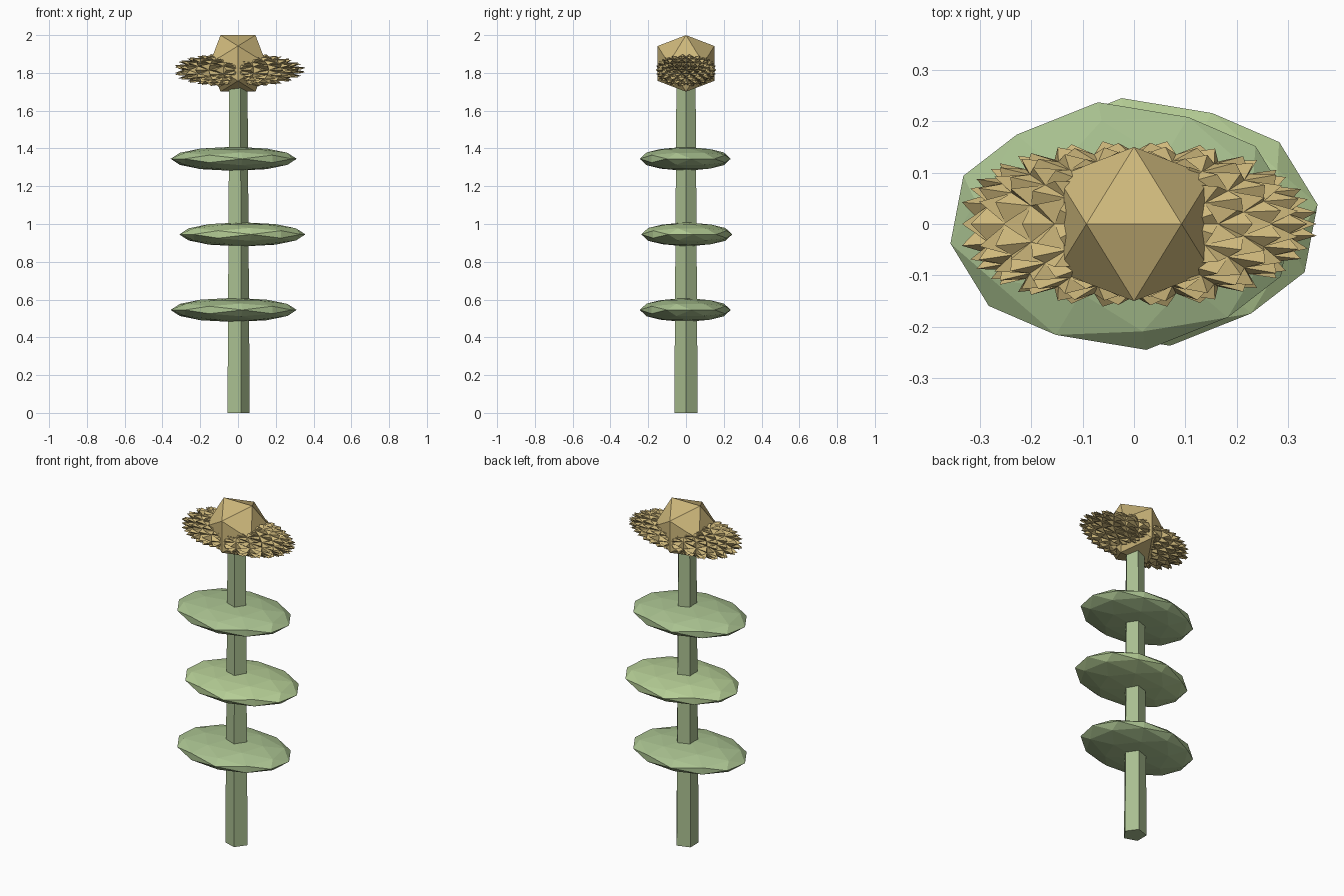
import bpy, bmesh, math
from mathutils import Matrix, Vector

if "Cube" in bpy.data.objects:
    bpy.data.objects.remove(bpy.data.objects["Cube"])

# Turns an icosphere so that an edge midpoint points straight up
EDGE_UP = Matrix.Rotation(-math.radians(31.717), 4, 'Y')


def material(name, rgb):
    m = bpy.data.materials.new(name)
    m.diffuse_color = (*rgb, 1)
    m.use_nodes = True
    m.node_tree.nodes["Principled BSDF"].inputs["Base Color"].default_value = m.diffuse_color
    return m


GREEN = material("stem_green", (0.40, 0.52, 0.28))
LEAF = material("leaf_green", (0.40, 0.54, 0.28))
LIGHT_LEAF = material("light_leaf_green", (0.46, 0.61, 0.30))
GOLD = material("petal_gold", (0.62, 0.48, 0.20))


def finish(bm, name, mat):
    bmesh.ops.recalc_face_normals(bm, faces=bm.faces[:])
    me = bpy.data.meshes.new(name)
    bm.to_mesh(me)
    bm.free()
    me.materials.append(mat)
    ob = bpy.data.objects.new(name, me)
    bpy.context.collection.objects.link(ob)
    return ob


def ball(subdiv):
    bm = bmesh.new()
    bmesh.ops.create_icosphere(bm, subdivisions=subdiv, radius=1, matrix=EDGE_UP)
    return bm


# Five-sided tapering stem
bm = bmesh.new()
bmesh.ops.create_cone(bm, cap_ends=True, segments=5, radius1=0.065, radius2=0.053,
                      depth=1.8, matrix=Matrix.Translation((-0.003, 0, 0.9))
                      @ Matrix.Rotation(-math.pi / 2, 4, 'Z'))
finish(bm, "stem", GREEN)

# Three flat leaves, set alternately to left and right
for i, side in enumerate((-1, 1, -1)):
    bm = ball(2)
    bm.transform(Matrix.Translation((0.023 * side, 0.004 * side, 0.545 + 0.4 * i))
                 @ Matrix.Diagonal((0.337, 0.243, 0.064, 1))
                 @ Matrix.Rotation(math.radians(8), 4, 'Z'))
    finish(bm, f"leaf_{i + 1}", LIGHT_LEAF if side > 0 else LEAF)

# Flower centre
bm = ball(1)
bm.transform(Matrix.Translation((0, 0, 1.85)) @ Matrix.Scale(0.176, 4))
finish(bm, "flower_centre", GOLD)

# Spiky petal mass: every face raised to a point, blunt left end, tapered right end
bm = ball(3)
for v in bm.verts:
    v.co *= 0.89
tips = bmesh.ops.poke(bm, faces=bm.faces[:])["verts"]
for v in tips:
    v.co = v.co.normalized() * 1.03
for v in bm.verts:
    r = v.co.length
    d = v.co / r
    power = 0.72 if d.x < 0 else 0.72 + 0.33 * d.x
    y, z = (math.copysign(abs(c) ** power, c) for c in (d.y, d.z))
    k = 1 / max(1, math.hypot(y, z))
    x = d.x * (0.33 if d.x < 0 else 0.35)
    v.co = Vector((x, y * k * 0.158, z * k * 0.088)) * r + Vector((0, 0, 1.815))
finish(bm, "petals", GOLD)
